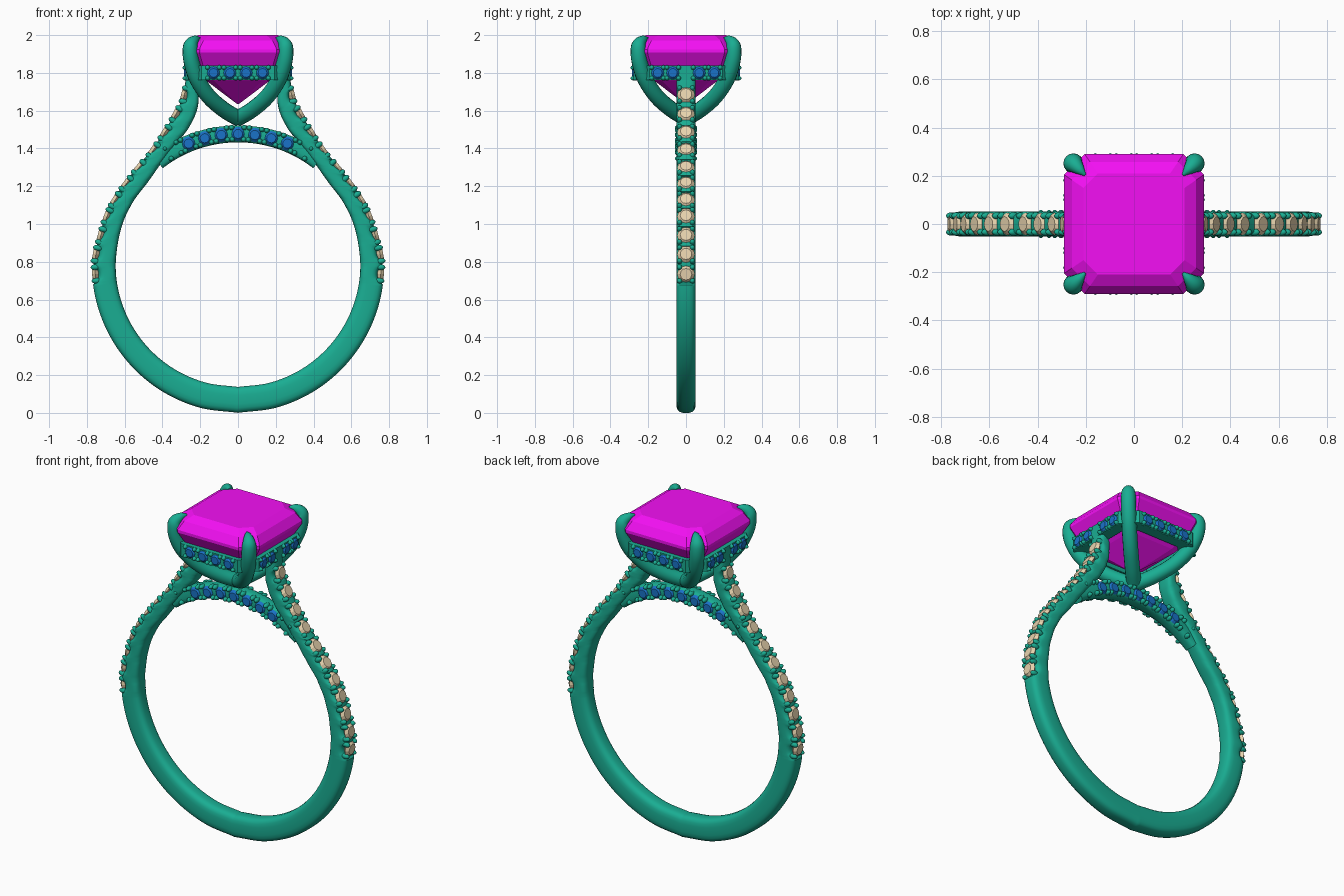
import bpy, bmesh
from math import sin, cos, pi, radians, sqrt, copysign
from mathutils import Vector, Matrix

if "Cube" in bpy.data.objects:
    bpy.data.objects.remove(bpy.data.objects["Cube"])

CZ, RI = 0.785, 0.647          # finger hole centre height and radius


def material(name, col):
    m = bpy.data.materials.new(name)
    m.diffuse_color = (*col, 1)
    m.use_nodes = True
    m.node_tree.nodes["Principled BSDF"].inputs["Base Color"].default_value = m.diffuse_color
    return m


METAL = material("teal_metal", (0.01, 0.42, 0.29))
PINK = material("magenta_gem", (0.9, 0.005, 0.9))
BLUE = material("blue_gem", (0.01, 0.17, 0.58))
CREAM = material("cream_gem", (0.8, 0.65, 0.42))


def finish(bm, name, mat, smooth=True):
    bmesh.ops.recalc_face_normals(bm, faces=bm.faces)
    me = bpy.data.meshes.new(name)
    bm.to_mesh(me)
    bm.free()
    ob = bpy.data.objects.new(name, me)
    bpy.context.collection.objects.link(ob)
    me.materials.append(mat)
    if smooth:
        bpy.ops.object.select_all(action='DESELECT')
        ob.select_set(True)
        bpy.context.view_layer.objects.active = ob
        bpy.ops.object.shade_smooth_by_angle(angle=radians(40))
    return ob


def loft(bm, rings, cap=True):
    loops = [[bm.verts.new(p) for p in r] for r in rings]
    n = len(loops[0])
    for a, b in zip(loops, loops[1:]):
        for i in range(n):
            bm.faces.new((a[i], a[(i + 1) % n], b[(i + 1) % n], b[i]))
    if cap:
        bm.faces.new(loops[0])
        bm.faces.new(loops[-1])
    return loops


def spline(pts, n):
    # Catmull-Rom through tuples of any length
    v = [Vector(p) for p in pts]
    v = [2 * v[0] - v[1]] + v + [2 * v[-1] - v[-2]]
    out = []
    for a, b, c, d in zip(v, v[1:], v[2:], v[3:]):
        for k in range(n):
            t = k / n
            out.append(0.5 * (2 * b + (c - a) * t + (2 * a - 5 * b + 4 * c - d) * t * t
                              + (3 * b - a - 3 * c + d) * t ** 3))
    return out + [v[-2]]


def section(pin, pout, w, n=20):
    # rounded band cross-section between an inner and outer xz point
    c, d = (pin + pout) / 2, (pout - pin) / 2
    f = lambda v: copysign(abs(v) ** 0.6, v)
    ring = []
    for i in range(n):
        a = 2 * pi * (i + 0.5) / n
        p = c + d * f(cos(a))
        ring.append((p.x, w * f(sin(a)), p.y))
    return ring


def frame(loc, nrm):
    return Matrix.Translation(loc) @ Vector(nrm).to_track_quat('Z', 'Y').to_matrix().to_4x4()


def stone(bm, loc, nrm, r):
    # small round cut stone, table centred at loc
    m = frame(loc, nrm)
    bmesh.ops.create_cone(bm, cap_ends=True, segments=12, radius1=r, radius2=r * 0.65, depth=r * 0.35,
                          matrix=m @ Matrix.Translation((0, 0, -r * 0.175)))
    bmesh.ops.create_cone(bm, cap_ends=False, segments=12, radius1=r * 0.1, radius2=r, depth=r * 0.8,
                          matrix=m @ Matrix.Translation((0, 0, -r * 0.75)))


def bead(bm, loc, nrm, r):
    bmesh.ops.create_uvsphere(bm, u_segments=10, v_segments=8, radius=r,
                              matrix=frame(loc, nrm) @ Matrix.Diagonal((1, 1, 1.7, 1)))


# Shank edges: (inner x, inner z, outer x, outer z), from bottom to right shoulder
half = []
for deg in range(-90, 0, 15):
    a = radians(deg)
    ro = 0.775 + 0.01 * sin(a) ** 2
    half.append((RI * cos(a), CZ + RI * sin(a), ro * cos(a), CZ + ro * sin(a)))
half += [(.647, .785, .775, .785), (.62, .97, .747, .93), (.56, 1.109, .70, 1.07),
         (.475, 1.224, .637, 1.18), (.40, 1.33, .546, 1.30), (.33, 1.42, .467, 1.395),
         (.26, 1.51, .38, 1.53), (.215, 1.61, .31, 1.66), (.205, 1.72, .285, 1.78)]
edges = [(Vector(p[:2]), Vector(p[2:])) for p in spline(half, 22)]

# Shoulder stone seats on the outer edge: point, outward normal, tangent
seats = []
for z in (1.69, 1.59, 1.495, 1.40, 1.31, 1.225, 1.135, 1.045, .94, .84, .735):
    i = min(range(len(edges) - 1), key=lambda k: abs(edges[k][1].y - z))
    t = (edges[i + 1][1] - edges[i - 1][1]).normalized()
    seats.append((edges[i][1], Vector((t.y, -t.x)), t))


def scalloped(pin, pout):
    # outer edge dips at every stone
    if pout.y < 0.68:
        return pout
    d = min((pout - s[0]).length for s in seats)
    off = 0.012 + (0.022 * sqrt(1 - (d / 0.036) ** 2) if d < 0.036 else 0)
    return pout + (pin - pout).normalized() * off


right = [(a, scalloped(a, b)) for a, b in edges]
flip = lambda p: Vector((-p.x, p.y))
whole = [(flip(a), flip(b)) for a, b in reversed(right[1:])] + right
bm = bmesh.new()
loft(bm, [section(a, b, 0.052) for a, b in whole])
finish(bm, "shank", METAL)

# Shoulder stones and their beads
bs, bb = bmesh.new(), bmesh.new()
for sx in (1, -1):
    for p, n, t in seats:
        N = Vector((sx * n.x, 0, n.y))
        T = Vector((sx * t.x, 0, t.y))
        P = Vector((sx * p.x, 0, p.y))
        stone(bs, P - N * 0.001, N, 0.047)
        for u in (-1, 1):
            for y in (-1, 1):
                bead(bb, P + T * u * 0.036 + Vector((0, y * 0.034, 0)) - N * 0.022, N, 0.0155)
finish(bs, "shoulder_stones", CREAM, False)
finish(bb, "shoulder_beads", METAL)

# Bridge arch under the setting
bm = bmesh.new()
arc = []
for i in range(49):
    a = radians(90 + 38 * (i / 24 - 1))
    d = Vector((cos(a), sin(a)))
    arc.append((Vector((0, CZ)) + d * RI, Vector((0, CZ)) + d * 0.737))
loft(bm, [section(a, b, 0.040) for a, b in arc])
finish(bm, "bridge", METAL)

# Blue stones and beads on bridge and gallery rail
bs, bb = bmesh.new(), bmesh.new()
for sy in (-1, 1):
    for k in range(-4, 5):
        a = radians(90) - k * 0.129
        at = lambda r, b, y: Vector((r * cos(b), sy * y, CZ + r * sin(b)))
        if abs(k) < 4:
            stone(bs, at(0.692, a, 0.049), (0, sy, 0), 0.038)
        for u in (-1, 1):
            for r in (0.663, 0.726):
                bead(bb, at(r, a + u * 0.046, 0.034), (0, sy, 0), 0.0145)
for q, row in enumerate([(-.13, -.043, .043, .13), (-.15, -.07, .07, .15)] * 2):
    R = Matrix.Rotation(q * pi / 2, 3, 'Z')
    for x in row:
        N = R @ Vector((0, -1, 0))
        stone(bs, R @ Vector((x, -0.287, 1.80)), N, 0.036)
        for u in (-1, 1):
            for v in (-1, 1):
                bead(bb, R @ Vector((x + u * 0.031, -0.271, 1.80 + v * 0.028)), N, 0.0135)
finish(bs, "accent_stones", BLUE, False)
finish(bb, "accent_beads", METAL)


def octagon(h, c, z):
    e = h - c
    return [(h, -e, z), (h, e, z), (e, h, z), (-e, h, z), (-h, e, z), (-h, -e, z), (-e, -h, z), (e, -h, z)]


# Gallery rail around the gem
bm = bmesh.new()
rail = [octagon(.277, .085, 1.762), octagon(.277, .085, 1.84), octagon(.225, .065, 1.84),
        octagon(.205, .065, 1.762), octagon(.277, .085, 1.762)]
loft(bm, rail, cap=False)
bmesh.ops.remove_doubles(bm, verts=bm.verts, dist=1e-5)
finish(bm, "gallery_rail", METAL)

# Step-cut centre gem
bm = bmesh.new()
loft(bm, [octagon(h, c, z) for h, c, z in (
    (.004, .001, 1.635), (.17, .04, 1.76), (.25, .065, 1.84), (.29, .085, 1.908),
    (.29, .085, 1.925), (.258, .075, 1.972), (.21, .06, 2.0))])
finish(bm, "centre_gem", PINK, False)

# Four claws rising from the centre: (diagonal offset per axis, z, radius)
claw = spline([(0, 1.56, .042), (.075, 1.605, .042), (.155, 1.675, .042), (.215, 1.765, .042),
               (.245, 1.855, .042), (.252, 1.925, .041), (.246, 1.955, .035), (.225, 1.977, .022),
               (.203, 1.985, .005)], 6)
bm = bmesh.new()
for sx in (1, -1):
    for sy in (1, -1):
        D, S = Vector((sx, sy, 0)), Vector((-sy, sx, 0)).normalized()
        path = [D * p[0] + Vector((0, 0, p[1])) for p in claw]
        rings = []
        for i, p in enumerate(path):
            t = (path[min(i + 1, len(path) - 1)] - path[max(i - 1, 0)]).normalized()
            n = t.cross(S)
            rings.append([p + (n * cos(a) + S * sin(a)) * claw[i][2]
                          for a in (2 * pi * k / 16 for k in range(16))])
        loft(bm, rings)
finish(bm, "claws", METAL)
